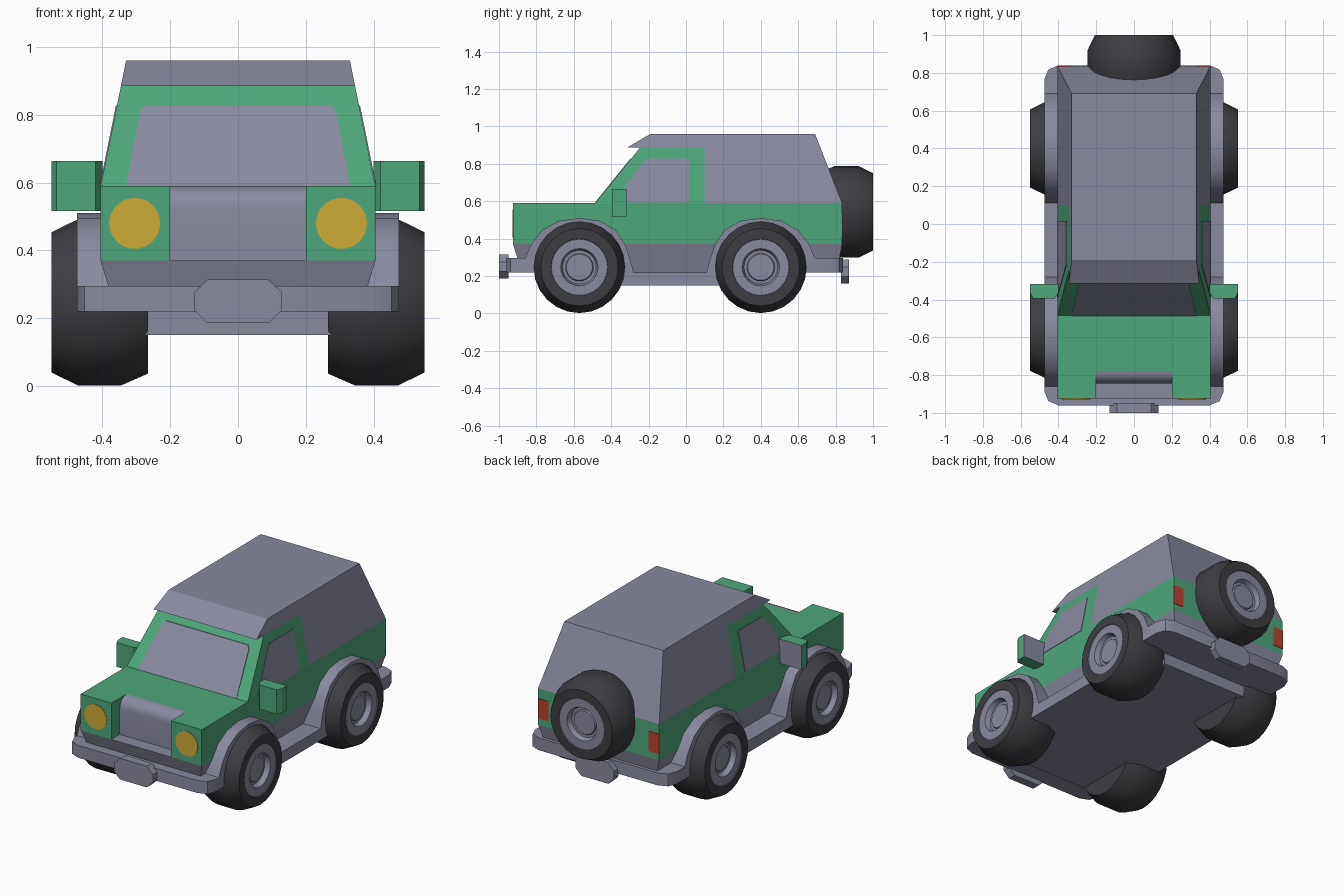
import bpy, bmesh, math
from mathutils import Matrix, Vector

if "Cube" in bpy.data.objects:
    bpy.data.objects.remove(bpy.data.objects["Cube"])


def material(name, rgb):
    m = bpy.data.materials.new(name)
    m.diffuse_color = (*rgb, 1)
    m.use_nodes = True
    m.node_tree.nodes["Principled BSDF"].inputs["Base Color"].default_value = m.diffuse_color
    return m


GREY = material("grey", (0.25, 0.255, 0.34))
GREEN = material("green", (0.076, 0.385, 0.2))
TYRE = material("tyre_black", (0.047, 0.047, 0.055))
YELLOW = material("lamp_yellow", (0.61, 0.41, 0.038))
RED = material("lamp_red", (0.51, 0.053, 0.034))


def finish(name, bm, mats, smooth=False):
    bmesh.ops.recalc_face_normals(bm, faces=bm.faces)
    me = bpy.data.meshes.new(name)
    bm.to_mesh(me)
    bm.free()
    for m in mats:
        me.materials.append(m)
    ob = bpy.data.objects.new(name, me)
    bpy.context.collection.objects.link(ob)
    if smooth:
        bpy.ops.object.select_all(action='DESELECT')
        ob.select_set(True)
        bpy.context.view_layer.objects.active = ob
        bpy.ops.object.shade_smooth_by_angle(angle=math.radians(28))
    return ob


def loft(rings):
    """Closed solid from two matching point loops."""
    bm = bmesh.new()
    a, b = [[bm.verts.new(p) for p in r] for r in rings]
    bm.faces.new(a)
    bm.faces.new(b)
    for i in range(len(a)):
        j = (i + 1) % len(a)
        bm.faces.new((a[i], a[j], b[j], b[i]))
    return bm


def prism(pts, width):
    """Side profile (y, z) widened to both sides; width is a function of z."""
    return loft([[(s * width(z), y, z) for y, z in pts] for s in (-1, 1)])


def plate(pts, y0, y1):
    """Front profile (x, z) given depth along y."""
    return loft([[(x, y, z) for x, z in pts] for y in (y0, y1)])


def rect(x0, x1, z0, z1):
    return [(x0, z0), (x1, z0), (x1, z1), (x0, z1)]


def cabin_w(z):
    return 0.405 - (z - 0.59) * 0.2027


SIDES = (("left", -1), ("right", 1))
FRONT_Y, REAR_Y, AXLE_Z = -0.57, 0.40, 0.247

# Chassis with bumpers, wheel arches and sills
arch = [(-.29, .295), (-.258, .37), (-.20, .445), (-.11, .495), (0, .51),
        (.11, .495), (.195, .445), (.245, .37), (.27, .295), (.29, .22)]
profile = [(-.96, .22), (-.96, .295)]
profile += [(FRONT_Y + y, z) for y, z in arch]
profile += [(REAR_Y - y, z) for y, z in reversed(arch)]
profile += [(.84, .295), (.84, .22), (.45, .22), (.45, .15), (-.6, .15), (-.6, .22)]
bm = prism(profile, lambda z: .475)
corners = [e for e in bm.edges
           if abs(e.verts[0].co.x - e.verts[1].co.x) < 1e-5
           and all(v.co.y < -.95 or v.co.y > .83 for v in e.verts)]
bmesh.ops.bevel(bm, geom=corners, offset=.075, segments=2, profile=.5, affect='EDGES')
finish("chassis", bm, [GREY], True)
finish("undertray", plate(rect(-.295, .295, .15, .24), -.76, .62), [GREY])

# Tapered lower body
low = [(-.36, -.877), (.36, -.877), (.36, .805), (-.36, .805)]
top = [(-.405, -.925), (.405, -.925), (.405, .835), (-.405, .835)]
finish("lower_body", loft([[(x, y, .22) for x, y in low], [(x, y, .37) for x, y in top]]), [GREY])

# Green body tub, headlamp blocks and recessed grille
finish("body", plate(rect(-.405, .405, .37, .59), -.78, .835), [GREEN])
r = .065
curve = [(-.78 - r * math.sin(a), .59 - r + r * math.cos(a))
         for a in [math.pi / 2 * i / 6 for i in range(7)]]
finish("grille", prism(curve + [(-.845, .37), (-.78, .37)], lambda z: .2), [GREY], True)
for side, s in SIDES:
    finish(side + "_headlamp_block", plate(rect(s * .2, s * .405, .37, .59), -.925, -.78), [GREEN])
    disc = [(s * .305 + .075 * math.cos(t), .48 + .075 * math.sin(t))
            for t in [math.tau * i / 32 for i in range(32)]]
    finish(side + "_headlamp", plate(disc, -.928, -.92), [YELLOW])
    finish(side + "_tail_lamp", plate(rect(s * .335, s * .405, .41, .53), .83, .838), [RED])

# Cabin: green door frame, grey hardtop with visor
finish("door_frame", prism([(-.485, .59), (-.246, .886), (.10, .886), (.10, .59)], cabin_w), [GREEN])
finish("hardtop", prism([(-.315, .886), (-.19, .96), (.69, .96), (.835, .59),
                         (.10, .59), (.10, .886)], cabin_w), [GREY])

# Windows as thin plates
for side, s in SIDES:
    win = [(-.39, .592), (-.215, .828), (.015, .828), (.015, .592)]
    finish(side + "_window", loft([[(s * (cabin_w(z) + d), y, z) for y, z in win]
                                   for d in (-.003, .003)]), [GREY])
glass = [(-.33, .592), (.33, .592), (.289, .81), (.275, .828), (-.275, .828), (-.289, .81)]
finish("windscreen", loft([[(x, -.485 + (z - .59) * .807 + d, z) for x, z in glass]
                           for d in (-.004, .004)]), [GREY])

# Door mirrors with grey glass at the back
for side, s in SIDES:
    f = [(s * .40, -.365), (s * .42, -.395), (s * .535, -.395), (s * .55, -.365),
         (s * .55, -.318), (s * .40, -.318)]
    ob = finish(side + "_mirror", loft([[(x, y, z) for x, y in f] for z in (.517, .664)]),
                [GREEN, GREY])
    for p in ob.data.polygons:
        p.material_index = int(p.normal.y > .9)

# Number plates, blank octagons
for name, y0, y1, zc in (("front_plate", -1, -.95, .25), ("rear_plate", .83, .872, .223)):
    o = [(.13, .025), (.09, .064), (-.09, .064), (-.13, .025),
         (-.13, -.025), (-.09, -.064), (.09, -.064), (.13, -.025)]
    finish(name, plate([(x, z + zc) for x, z in o], y0, y1), [GREY])

# Wheels: lathed profile (radius, depth from outer face)
WHEEL = [(.21, -.285), (.245, -.205), (.245, -.078), (.207, 0), (.152, 0),
         (.15, -.004), (.10, -.004), (.09, -.035), (.075, -.035), (.07, -.028)]
SEG = 24


def wheel(name, face, direction):
    bm = bmesh.new()
    rings = [[bm.verts.new((rad * math.cos(math.tau * i / SEG), rad * math.sin(math.tau * i / SEG), d))
              for i in range(SEG)] for rad, d in WHEEL]
    for k in range(len(rings) - 1):
        for i in range(SEG):
            j = (i + 1) % SEG
            fc = bm.faces.new((rings[k][i], rings[k][j], rings[k + 1][j], rings[k + 1][i]))
            fc.material_index = int(k >= 4)
    bm.faces.new(rings[0])
    bm.faces.new(rings[-1]).material_index = 1
    rot = Vector((0, 0, 1)).rotation_difference(Vector(direction)).to_matrix().to_4x4()
    bm.transform(Matrix.Translation(face) @ rot)
    finish(name, bm, [TYRE, GREY], True)


for side, s in SIDES:
    wheel(side + "_front_wheel", (s * .55, FRONT_Y, AXLE_Z), (s, 0, 0))
    wheel(side + "_rear_wheel", (s * .55, REAR_Y, AXLE_Z), (s, 0, 0))
wheel("spare_wheel", (0, 1, .543), (0, 1, 0))
